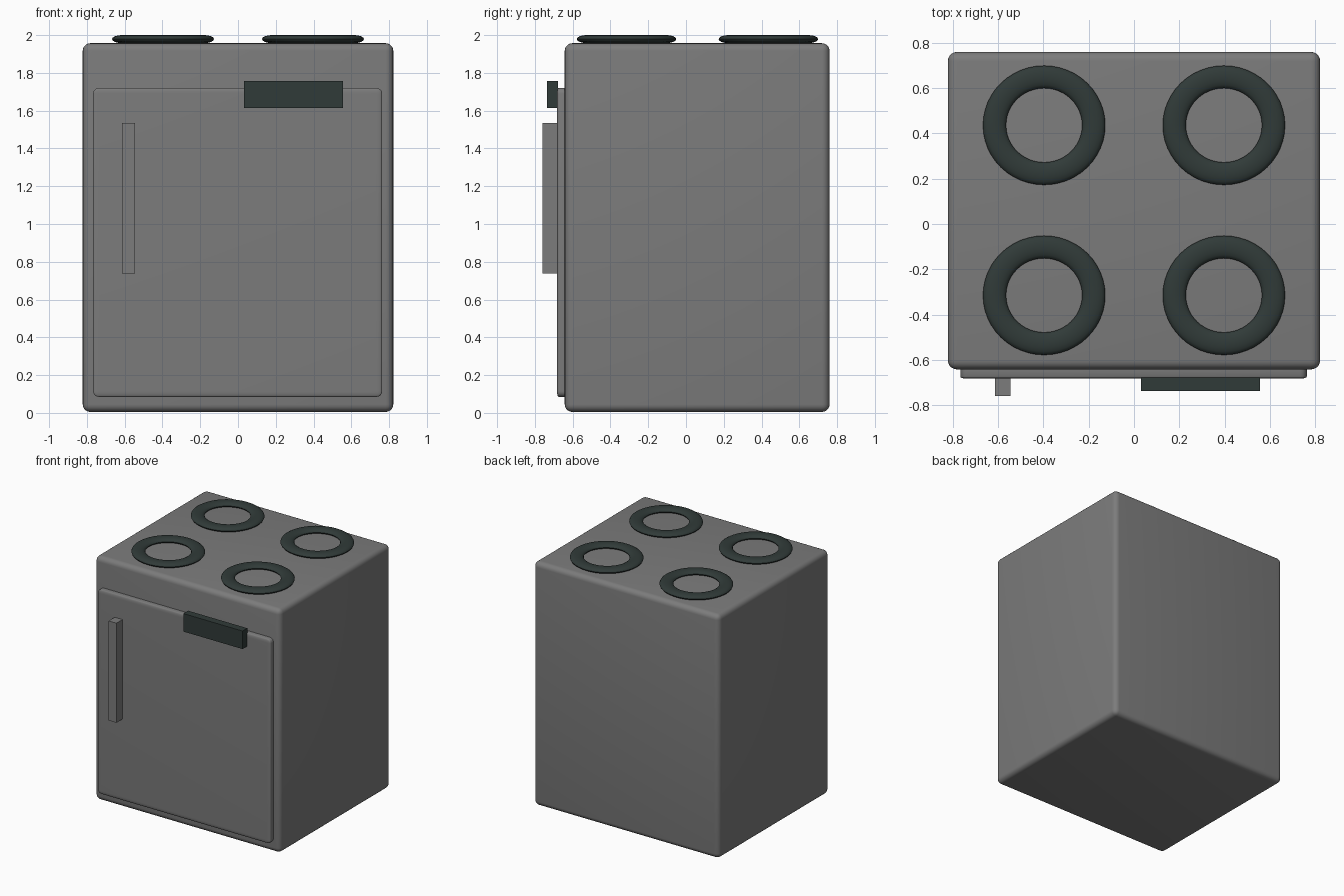
import bpy
import bmesh
import math
from mathutils import Matrix, Vector

cube = bpy.data.objects.get("Cube")
if cube:
    bpy.data.objects.remove(cube, do_unlink=True)


def material(name, color):
    mat = bpy.data.materials.new(name)
    mat.use_nodes = True
    mat.diffuse_color = (*color, 1)
    bsdf = mat.node_tree.nodes["Principled BSDF"]
    bsdf.inputs["Base Color"].default_value = (*color, 1)
    return mat


grey = material("enamel grey", (0.2, 0.2, 0.2))
dark = material("dark green grey", (0.03, 0.043, 0.04))


def smooth(obj):
    bpy.ops.object.select_all(action="DESELECT")
    obj.select_set(True)
    bpy.context.view_layer.objects.active = obj
    bpy.ops.object.shade_smooth_by_angle(angle=math.radians(35))


def box(name, low, high, mat, radius=0, squash=1):
    """Box between two corners; squash flattens the edge rounding along y."""
    low, high = Vector(low), Vector(high)
    size = high - low
    bm = bmesh.new()
    bmesh.ops.create_cube(bm, size=1)
    bmesh.ops.scale(bm, vec=(size.x, size.y / squash, size.z), verts=bm.verts)
    if radius:
        bmesh.ops.bevel(bm, geom=bm.edges[:], offset=radius, segments=5,
                        profile=0.5, affect="EDGES")
    bmesh.ops.scale(bm, vec=(1, squash, 1), verts=bm.verts)
    mesh = bpy.data.meshes.new(name)
    bm.to_mesh(mesh)
    bm.free()
    mesh.materials.append(mat)
    obj = bpy.data.objects.new(name, mesh)
    obj.location = (low + high) / 2
    bpy.context.collection.objects.link(obj)
    if radius:
        smooth(obj)
    return obj


# Cabinet, door and the parts on the door
box("cabinet", (-0.822, -0.642, 0.005), (0.822, 0.76, 1.957), grey, radius=0.04)
box("oven_door", (-0.767, -0.683, 0.085), (0.763, -0.6, 1.72), grey, radius=0.03, squash=0.3)
box("door_handle", (-0.614, -0.76, 0.738), (-0.545, -0.67, 1.535), grey)
box("control_panel", (0.032, -0.737, 1.614), (0.556, -0.677, 1.758), dark)

# Four flattened hob rings
for side, x in (("right", -0.397), ("left", 0.397)):
    for end, y in (("front", -0.315), ("back", 0.436)):
        bpy.ops.mesh.primitive_torus_add(
            major_radius=0.219, minor_radius=0.051,
            major_segments=48, minor_segments=16, location=(x, y, 1.979))
        ring = bpy.context.object
        ring.name = f"hob_ring_{end}_{side}"
        ring.data.transform(Matrix.Diagonal((1, 0.975, 0.41, 1)))
        ring.data.materials.append(dark)
        smooth(ring)
